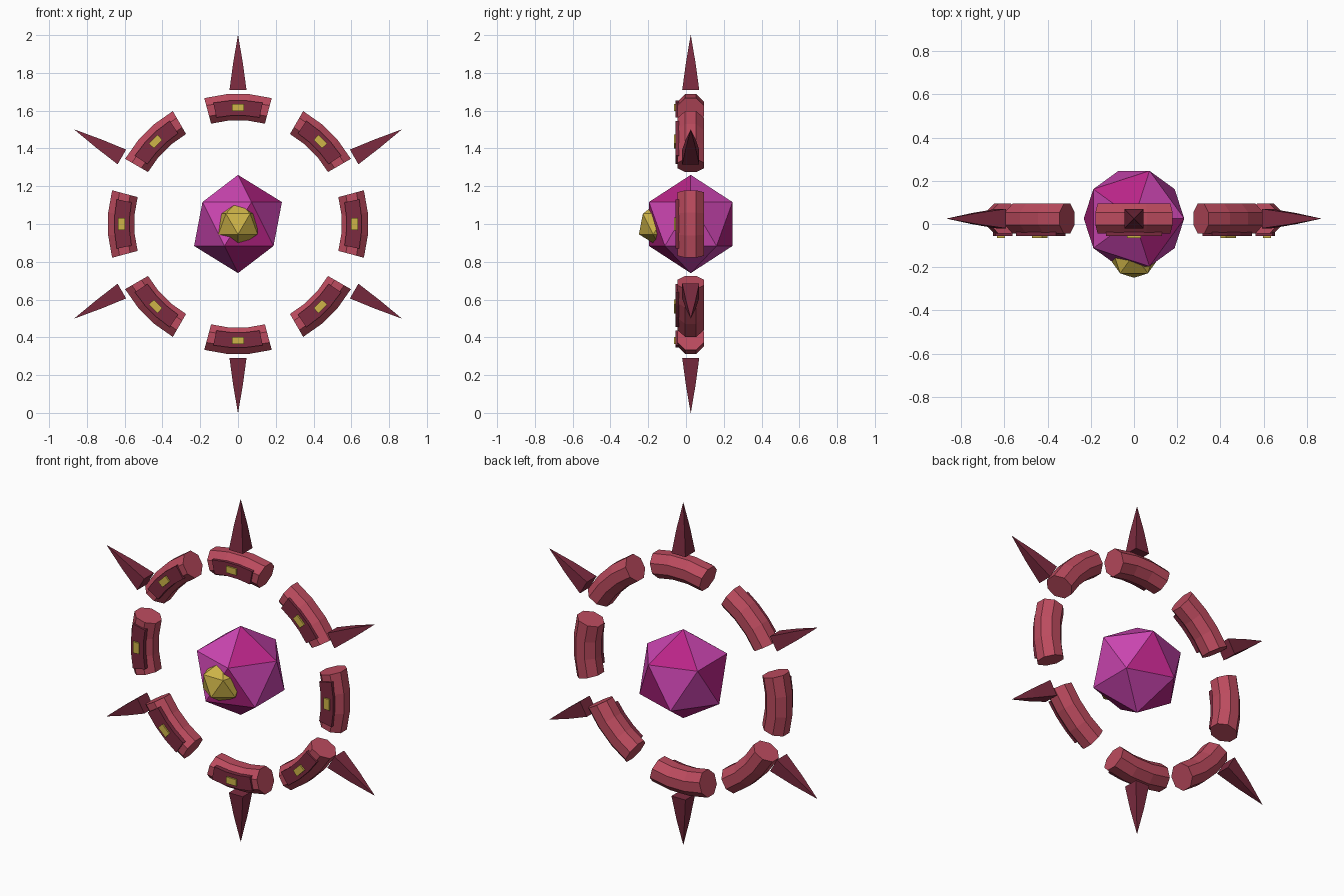
import bpy, bmesh, math
from mathutils import Matrix

if "Cube" in bpy.data.objects:
    bpy.data.objects.remove(bpy.data.objects["Cube"])

CENTRE = (0, 0.025, 1.0)


def material(name, rgb):
    m = bpy.data.materials.new(name)
    m.diffuse_color = (*rgb, 1)
    m.use_nodes = True
    m.node_tree.nodes["Principled BSDF"].inputs["Base Color"].default_value = m.diffuse_color
    return m


ROSE = material("rose red", (0.50, 0.070, 0.112))
MAROON = material("dark maroon", (0.20, 0.024, 0.050))
GOLD = material("gold", (0.62, 0.46, 0.065))
ORCHID = material("orchid", (0.60, 0.060, 0.44))
MAGENTA = material("deep magenta", (0.48, 0.018, 0.24))


def finish(name, bm, mats, loc=CENTRE):
    me = bpy.data.meshes.new(name)
    bm.to_mesh(me)
    bm.free()
    for m in mats:
        me.materials.append(m)
    ob = bpy.data.objects.new(name, me)
    ob.location = loc
    bpy.context.collection.objects.link(ob)
    return ob


def loft(bm, rings):
    """Skin a list of closed point rings and cap both ends."""
    loops = [[bm.verts.new(p) for p in ring] for ring in rings]
    n = len(loops[0])
    for a, b in zip(loops, loops[1:]):
        for i in range(n):
            j = (i + 1) % n
            bm.faces.new((a[i], a[j], b[j], b[i]))
    bm.faces.new(loops[0])
    bm.faces.new(loops[-1])
    bmesh.ops.recalc_face_normals(bm, faces=bm.faces[:])


def arc_block(name, profile, half_angle, steps, mid, mat):
    """Sweep an (radius, y) profile along an arc around the centre."""
    bm = bmesh.new()
    rings = []
    for k in range(steps + 1):
        a = mid + half_angle * (2 * k / steps - 1)
        rings.append([(r * math.cos(a), y, r * math.sin(a)) for r, y in profile])
    loft(bm, rings)
    return finish(name, bm, [mat])


# Faceted core, every third face in the deeper colour
bm = bmesh.new()
bmesh.ops.create_icosphere(bm, subdivisions=1, radius=0.26)
for i, f in enumerate(bm.faces):
    f.material_index = 1 if i % 3 == 0 else 0
finish("core_gem", bm, [ORCHID, MAGENTA])

# Small gold gem set in the front of the core
bm = bmesh.new()
bmesh.ops.create_icosphere(bm, subdivisions=1, radius=0.122,
                           matrix=Matrix.Rotation(math.pi / 2, 4, 'Z'))
finish("front_gem", bm, [GOLD], (0, -0.14, 1.0))

# Eight octagonal ring segments, each with a panel and a gold plate
R = 0.07 / math.cos(math.pi / 8)
octagon = [(0.62 + R * math.cos(math.pi / 8 + k * math.pi / 4),
            R * math.sin(math.pi / 8 + k * math.pi / 4)) for k in range(8)]


def box(r0, r1, y0, y1):
    return [(r0, y0), (r1, y0), (r1, y1), (r0, y1)]


for k in range(8):
    a = k * math.pi / 4
    arc_block(f"ring_segment_{k}", octagon, math.radians(15), 3, a, ROSE)
    arc_block(f"segment_panel_{k}", box(0.575, 0.655, -0.08, -0.04),
              math.radians(11.5), 3, a, MAROON)
    arc_block(f"segment_plate_{k}", box(0.598, 0.636, -0.089, -0.0795),
              math.radians(3), 1, a, GOLD)

# Six square spikes outside the ring
for k in range(6):
    turn = Matrix.Rotation(-k * math.pi / 3, 4, 'Y')
    bm = bmesh.new()
    rings = [[(sx * w, sy * w, z) for sx, sy in ((1, 1), (-1, 1), (-1, -1), (1, -1))]
             for w, z in ((0.045, 0.71), (0.026, 0.85), (0.0005, 1.0))]
    loft(bm, rings)
    bm.transform(turn)
    finish(f"spike_{k}", bm, [MAROON])
